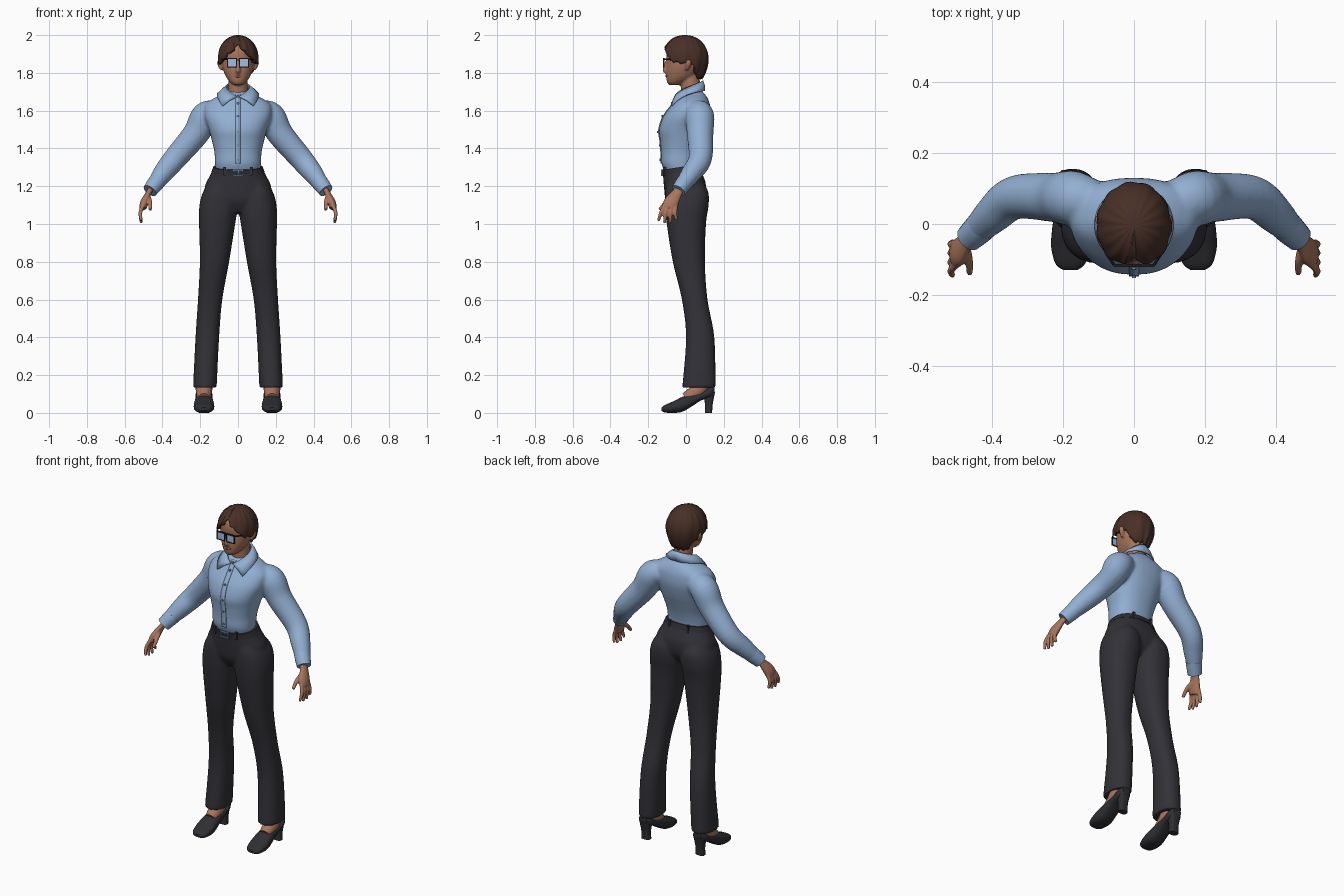
import bpy, bmesh
from math import sin, cos, pi, sqrt, radians
from mathutils import Vector, Matrix

cube = bpy.data.objects.get("Cube")
if cube:
    bpy.data.objects.remove(cube, do_unlink=True)


def material(name, r, g, b):
    m = bpy.data.materials.new(name)
    m.use_nodes = True
    m.diffuse_color = (r, g, b, 1)
    shader = next(n for n in m.node_tree.nodes if n.type == "BSDF_PRINCIPLED")
    shader.inputs["Base Color"].default_value = (r, g, b, 1)
    shader.inputs["Roughness"].default_value = 0.8
    return m


SHIRT = material("shirt blue", 0.29, 0.43, 0.65)
CLOTH = material("trouser charcoal", 0.032, 0.031, 0.039)
LEATHER = material("leather black", 0.028, 0.028, 0.034)
SKIN = material("skin", 0.40, 0.18, 0.11)
LIPS = material("lips", 0.30, 0.11, 0.08)
HAIR = material("hair brown", 0.065, 0.029, 0.02)
FRAME = material("frame black", 0.012, 0.013, 0.018)
LENS = material("lens blue", 0.36, 0.52, 0.74)
METAL = material("buckle blue", 0.16, 0.27, 0.42)


def finish(bm, name, mat, mirror=False, voxel=0, thick=0):
    bmesh.ops.recalc_face_normals(bm, faces=bm.faces)
    me = bpy.data.meshes.new(name)
    bm.to_mesh(me)
    bm.free()
    me.materials.append(mat)
    me.polygons.foreach_set("use_smooth", [True] * len(me.polygons))
    me.set_sharp_from_angle(angle=radians(40))
    ob = bpy.data.objects.new(name, me)
    bpy.context.collection.objects.link(ob)
    if mirror:
        ob.modifiers.new("mirror", "MIRROR").use_mirror_merge = False
    if thick:
        shell = ob.modifiers.new("shell", "SOLIDIFY")
        shell.thickness, shell.offset = thick, -1
    if voxel:
        fuse = ob.modifiers.new("fuse", "REMESH")
        fuse.mode, fuse.voxel_size, fuse.use_smooth_shade = "VOXEL", voxel, True
        soft = ob.modifiers.new("soften", "SMOOTH")
        soft.factor, soft.iterations = 0.5, 4
    return ob


def curve(rows, k=5):
    """Smooth interpolation through rows of numbers."""
    rows = [Vector(r) for r in rows]
    out = []
    for i in range(len(rows) - 1):
        a, b, c, d = (rows[min(max(j, 0), len(rows) - 1)] for j in range(i - 1, i + 3))
        for j in range(k):
            t = j / k
            out.append(b + (c - a) * (t / 2) + (a * 2 - b * 5 + c * 4 - d) * (t * t / 2)
                       + (b * 3 - a - c * 3 + d) * (t ** 3 / 2))
    return out + [rows[-1]]


def ring(c, u, v, p=2.0, n=32):
    def power(q):
        return (1 if q > 0 else -1) * abs(q) ** (2 / p)
    return [c + u * power(cos(i * 2 * pi / n)) + v * power(sin(i * 2 * pi / n)) for i in range(n)]


def body(rows, s=1, p=2.3, tilt=0):
    """Level sections from (z, inner x, outer x, front y, back y)."""
    out = []
    for z, x0, x1, yf, yb in curve(rows):
        out.append(ring(Vector((s * (x0 + x1) / 2, (yf + yb) / 2, z)),
                        Vector(((x1 - x0) / 2, 0, 0)), Vector((0, (yb - yf) / 2, tilt)), p))
    return out


def tube(rows, s=1, flat=1.0, n=20):
    """Round limb sections from (x, y, z, radius)."""
    pts = curve(rows)
    out = []
    for i, q in enumerate(pts):
        t = pts[min(i + 1, len(pts) - 1)].xyz - pts[max(i - 1, 0)].xyz
        u = t.cross(Vector((0, 1, 0))).normalized()
        v = t.cross(u).normalized()
        rs = [c for c in ring(q.xyz, u * q.w * flat, v * q.w, n=n)]
        out.append([Vector((s * c.x, c.y, c.z)) for c in rs])
    return out


def loft(name, parts, mat, **kw):
    bm = bmesh.new()
    for rings in parts:
        vs = [[bm.verts.new(c) for c in r] for r in rings]
        n = len(vs[0])
        for a, b in zip(vs, vs[1:]):
            for i in range(n):
                bm.faces.new((a[i], a[(i + 1) % n], b[(i + 1) % n], b[i]))
        bm.faces.new(vs[0])
        bm.faces.new(vs[-1])
    return finish(bm, name, mat, **kw)


def sheet(name, grid, mat, thick):
    bm = bmesh.new()
    vs = [[bm.verts.new(c) for c in r] for r in grid]
    for a, b in zip(vs, vs[1:]):
        for i in range(len(a) - 1):
            bm.faces.new((a[i], a[i + 1], b[i + 1], b[i]))
    bmesh.ops.remove_doubles(bm, verts=bm.verts, dist=0.0002)
    return finish(bm, name, mat, thick=thick)


def boxes(name, items, mat, **kw):
    bm = bmesh.new()
    for loc, size in items:
        bmesh.ops.create_cube(bm, size=1, matrix=Matrix.Translation(loc) @ Matrix.Diagonal((*size, 1)))
    return finish(bm, name, mat, **kw)


# Shirt: torso fused with both sleeves
torso = [(1.27, -.115, .115, -.11, .06), (1.32, -.122, .122, -.13, .062), (1.38, -.125, .125, -.132, .075),
         (1.44, -.138, .138, -.137, .095), (1.5, -.155, .155, -.143, .115), (1.57, -.178, .178, -.12, .13),
         (1.63, -.175, .175, -.077, .127), (1.665, -.13, .13, -.052, .115),
         (1.688, -.08, .08, -.035, .10), (1.705, -.055, .055, -.015, .085)]
sleeve = [(.11, .065, 1.595, .06), (.17, .072, 1.57, .078), (.225, .075, 1.475, .07), (.335, .075, 1.345, .062),
          (.4, .025, 1.265, .053), (.455, -.03, 1.19, .037)]
loft("shirt", [body(torso)] + [tube(sleeve, s) for s in (1, -1)], SHIRT, voxel=.009)
loft("cuffs", [tube([(.428, -.003, 1.226, .045), (.445, -.02, 1.204, .043), (.466, -.04, 1.176, .039)])],
     SHIRT, mirror=True)

# Button placket and buttons follow the chest line
line = [(r[0], r[3]) for r in curve(torso[1:9])]
sheet("placket", [[(x, y - .004, z) for x in (-.014, .014)] for z, y in line], SHIRT, .006)
buttons = []
for z, y in line[2::6]:
    buttons.append([ring(Vector((0, y - d, z)), Vector((.006, 0, 0)), Vector((0, 0, .006)), n=12)
                    for d in (0, .009)])
loft("buttons", buttons, METAL)

# Collar folded around the neck, ending in two points
collar = []
for i in range(-16, 17):
    a, f = i / 16 * pi * .97, abs(i) / 16
    b, r = a * .79, .085 + .04 * f
    top = Vector((sin(a) * .062, .015 + cos(a) * .076, 1.76 - .085 * f ** 1.5))
    low = Vector((sin(b) * r, .015 + cos(b) * r, 1.705 - .08 * f ** 4))
    collar.append([top, top.lerp(low, .5) + Vector((sin(b), cos(b), 1)) * .004, low])
sheet("collar", collar, SHIRT, .008)

# Trousers: pelvis fused with both legs
pelvis = [(1.07, -.1, .1, -.07, .06), (1.13, -.17, .17, -.106, .1), (1.2, -.175, .175, -.116, .105),
          (1.25, -.152, .152, -.12, .088), (1.3, -.128, .128, -.124, .067)]
leg = [(.135, .113, .238, -.02, .157), (.4, .1, .225, 0, .15), (.6, .083, .212, -.022, .114),
       (.8, .047, .202, -.07, .1), (1.0, .015, .206, -.102, .106), (1.1, 0, .204, -.11, .12),
       (1.17, .01, .185, -.11, .118), (1.22, .03, .15, -.1, .09)]
loft("trousers", [body(pelvis, tilt=.012)] + [body(leg, s) for s in (1, -1)], CLOTH, voxel=.009)

# Belt with buckle and loops
belt = [(1.272, -.142, .142, -.124, .08), (1.302, -.131, .131, -.127, .07)]
loft("belt", [body(belt, tilt=.016)], LEATHER)
boxes("buckle", [((0, -.128, z), (.052, .01, .006)) for z in (1.258, 1.286)]
      + [((x, -.128, 1.272), (.006, .01, .034)) for x in (-.024, .002, .024)], METAL)
boxes("belt_loops", [((.07, -.115, 1.28), (.012, .016, .045)), ((.06, .068, 1.3), (.012, .016, .045))],
      CLOTH, mirror=True)

# Shoes with block heels, and bare insteps
shoe = [(-.13, .012, .028, .02), (-.112, .002, .042, .042), (-.065, 0, .062, .054), (-.02, .006, .085, .052),
        (.03, .034, .1, .046), (.08, .066, .108, .044), (.125, .08, .135, .042), (.152, .1, .145, .025)]
upper = [ring(Vector((.18, y, (a + b) / 2)), Vector((w, 0, 0)), Vector((0, 0, (b - a) / 2)), 2.5)
         for y, a, b, w in curve(shoe)]
heel = body([(0, .153, .207, .1, .138), (.05, .154, .206, .1, .142), (.11, .145, .215, .09, .154)], p=3)
loft("shoes", [upper, heel], LEATHER, mirror=True)
loft("insteps", [tube([(.18, .09, .2, .04), (.18, .07, .125, .044), (.18, 0, .074, .034)])], SKIN, mirror=True)

# Hands: palm, four fingers and thumb fused
hand = [tube([(.455, -.03, 1.195, .025), (.475, -.05, 1.16, .029), (.495, -.078, 1.115, .04),
              (.504, -.09, 1.085, .036)], flat=.55)]
for i in range(4):
    y, drop = -.12 + i * .02, (.012, 0, .002, .016)[i]
    hand.append(tube([(.5, y + .008, 1.105, .011), (.517, y - .012 + i * .005, 1.06, .0105),
                      (.512, y - .026 + i * .012, 1.005 + drop, .008)], n=12))
hand.append(tube([(.478, -.062, 1.145, .015), (.466, -.105, 1.115, .012), (.464, -.14, 1.075, .009)], n=12))
loft("hands", hand, SKIN, mirror=True, voxel=.0045)

# Head: skull, neck, nose and ears fused
skull = [(1.735, -.022, .022, -.088, -.03), (1.75, -.042, .042, -.1, 0), (1.78, -.064, .064, -.105, .05),
         (1.82, -.08, .08, -.105, .075), (1.86, -.087, .087, -.102, .09), (1.91, -.088, .088, -.103, .1),
         (1.95, -.072, .072, -.085, .085), (1.98, -.035, .035, -.04, .04)]
neck = [(0, .035, 1.64, .056), (0, .026, 1.71, .052), (0, .02, 1.8, .05)]
nose = [(0, -.099, 1.868, .008), (0, -.11, 1.825, .012), (0, -.109, 1.812, .014), (0, -.098, 1.804, .012)]
ear = [(.086, .008, 1.876, .009), (.094, .012, 1.852, .017), (.085, .002, 1.815, .008)]
loft("head", [body(skull, p=2.1), tube(neck), tube(nose)] + [tube(ear, s) for s in (1, -1)], SKIN, voxel=.0055)
loft("lips", [[ring(Vector((0, y, 1.783)), Vector((w, 0, 0)), Vector((0, 0, w * .32)))
               for y, w in ((-.09, .024), (-.105, .024), (-.109, .012))]], LIPS)


# Hair: cap with a parted fringe, clear of the ears and low on the nape
def hairline(a):
    d = abs(a) / pi * 180
    if d < 60:
        return 1.957 - .1 * d / 60
    if d < 105:
        return 1.857 - .012 * (d - 60) / 45
    t = min((d - 105) / 35, 1)
    return 1.845 - .075 * t * t * (3 - 2 * t)


strands = []
for i in range(73):
    a = (i / 36 - 1) * pi
    column = []
    for j in range(19):
        t = j / 18
        z = 2 - (2 - hairline(a)) * t ** 1.7
        h = z - 1.88
        r = sqrt(max(0, 1 - (h / .12) ** 2)) if h > 0 else 1 - .28 * (h / .11) ** 2
        r *= 1 + .025 * t * sin(11 * a + 4 * t)
        column.append((sin(a) * .106 * r, -.004 - cos(a) * .123 * r, z + .005 * t * sin(17 * a)))
    strands.append(column)
sheet("hair", strands, HAIR, .022)

# Glasses
boxes("lenses", [((.031, -.116, 1.853), (.046, .004, .042))], LENS, mirror=True)
bars = [((.031, -.117, z), (.054, .008, h)) for z, h in ((1.876, .007), (1.831, .004))]
bars += [((x, -.117, 1.853), (.005, .008, .046)) for x in (.007, .056)]
boxes("glasses_frame", bars + [((.004, -.118, 1.868), (.01, .006, .006))], FRAME, mirror=True)
loft("glasses_arms", [tube([(.057, -.115, 1.872, .004), (.088, -.06, 1.87, .004), (.096, .01, 1.868, .004)], n=8)],
     FRAME, mirror=True)
